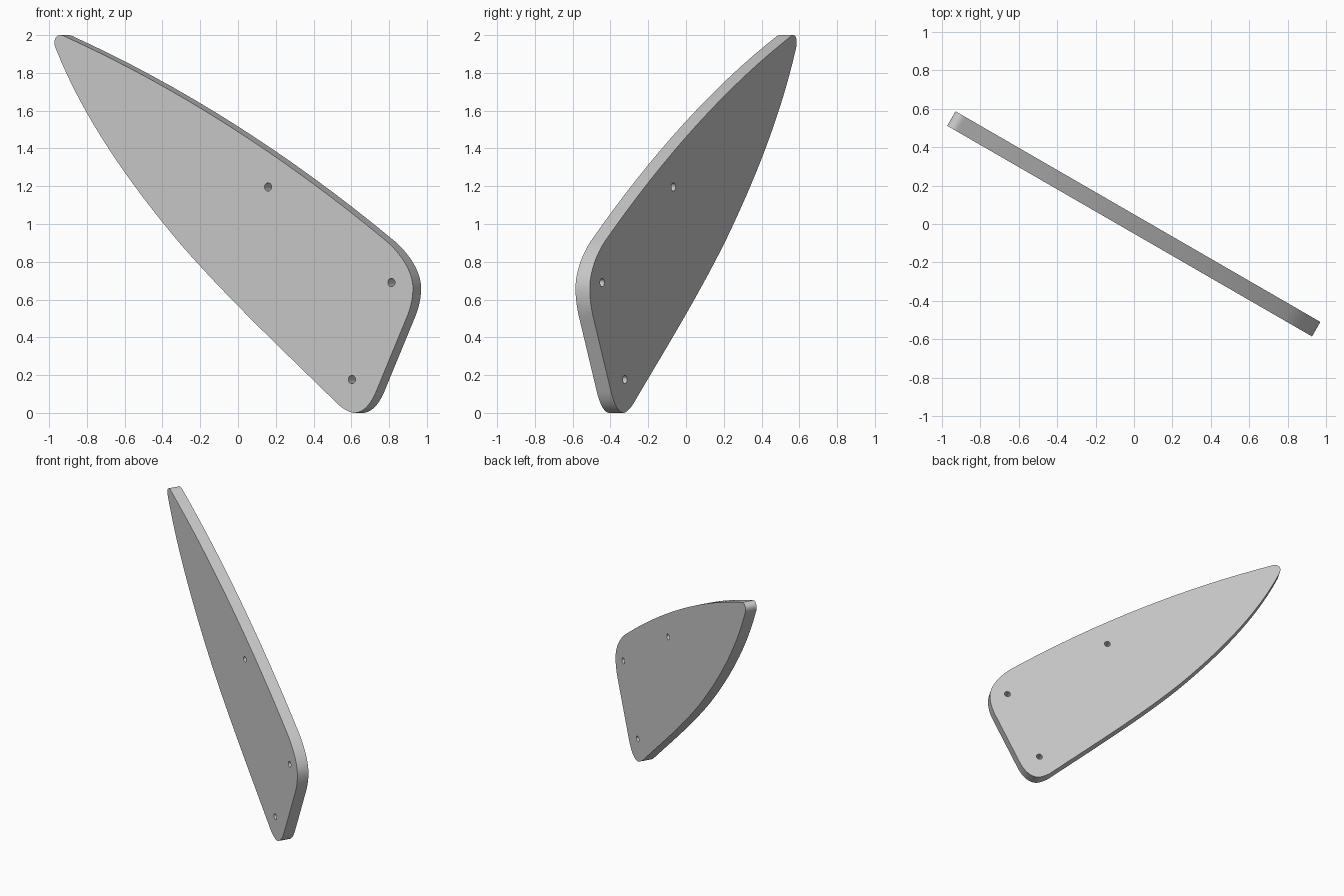
import bpy
from math import cos, sin, pi, radians

if "Cube" in bpy.data.objects:
    bpy.data.objects.remove(bpy.data.objects["Cube"])

ANGLE = radians(30)
HALF = 0.0435          # half of the plate thickness


def flat(p):
    # front-view position -> position in the plate's own plane
    return ((p[0] + HALF * sin(ANGLE)) / cos(ANGLE), p[1], 0)


def add_spline(curve, knots):
    # each knot: left handle, point, right handle
    s = curve.splines.new('BEZIER')
    s.bezier_points.add(len(knots) - 1)
    for bp, (l, c, r) in zip(s.bezier_points, knots):
        bp.handle_left_type = bp.handle_right_type = 'FREE'
        bp.handle_left, bp.co, bp.handle_right = l, c, r
    s.use_cyclic_u = True


# Fin outline: rounded foot, bowed edge, narrow tip, rounded shoulder
outline = [
    ((0.55, 0.025), (0.53, 0.045), (0.245, 0.325)),
    ((-0.05, 0.60), (-0.31, 0.90), (-0.57, 1.21)),
    ((-0.82, 1.56), (-0.965, 1.93), (-0.98, 1.965)),
    ((-0.97, 2.00), (-0.94, 2.00), (-0.93, 2.00)),
    ((-0.92, 1.995), (-0.91, 1.99), (-0.35, 1.735)),
    ((0.225, 1.375), (0.785, 0.91), (0.86, 0.845)),
    ((0.926, 0.75), (0.926, 0.66), (0.926, 0.61)),
    ((0.915, 0.56), (0.895, 0.51), (0.84, 0.377)),
    ((0.785, 0.243), (0.73, 0.11), (0.70, 0.04)),
    ((0.66, 0.0), (0.615, 0.0), (0.595, 0.0)),
]
curve = bpy.data.curves.new("fin_plate", 'CURVE')
curve.dimensions = '2D'
curve.fill_mode = 'BOTH'
curve.resolution_u = 16
curve.extrude = HALF
add_spline(curve, [[flat(p) for p in k] for k in outline])

# Three round bolt holes
R, K = 0.022, 0.022 * 0.5523
for hole in [(0.159, 1.196), (0.812, 0.69), (0.603, 0.177)]:
    u, v, _ = flat(hole)
    knots = []
    for i in range(4):
        c, s = cos(i * pi / 2), sin(i * pi / 2)
        knots.append([(u + R * c - t * s, v + R * s + t * c, 0) for t in (-K, 0, K)])
    add_spline(curve, knots)

# Stand the plate upright and turn it
fin = bpy.data.objects.new("fin_plate", curve)
bpy.context.collection.objects.link(fin)
fin.rotation_euler = (pi / 2, 0, -ANGLE)
bpy.context.view_layer.objects.active = fin
fin.select_set(True)
bpy.ops.object.convert(target='MESH')
fin = bpy.context.object
fin.name = "fin_plate"

# Weld the fill to the rim so the shading is clean
import bmesh
bm = bmesh.new()
bm.from_mesh(fin.data)
bmesh.ops.remove_doubles(bm, verts=bm.verts, dist=0.0002)
bmesh.ops.recalc_face_normals(bm, faces=bm.faces)
bm.to_mesh(fin.data)
bm.free()
bpy.ops.object.shade_smooth_by_angle(angle=radians(35))
